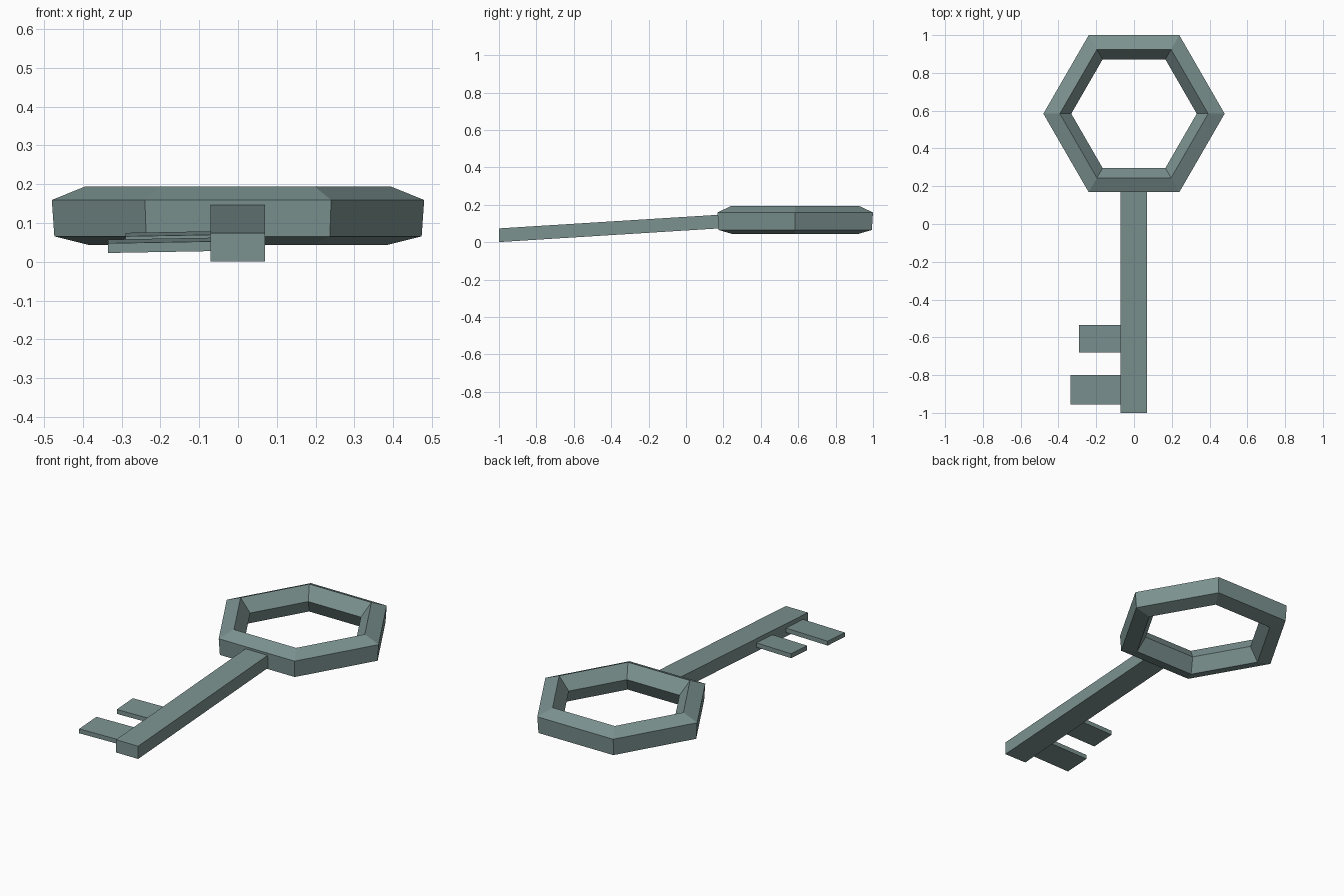
import bpy, bmesh, math

if "Cube" in bpy.data.objects:
    bpy.data.objects.remove(bpy.data.objects["Cube"])

SLOPE = 0.062  # the shaft rises gently towards the bow


def make_object(name, bm):
    bmesh.ops.recalc_face_normals(bm, faces=bm.faces)
    mesh = bpy.data.meshes.new(name)
    bm.to_mesh(mesh)
    bm.free()
    obj = bpy.data.objects.new(name, mesh)
    bpy.context.collection.objects.link(obj)
    mat = bpy.data.materials.get("aged_metal")
    if mat is None:
        mat = bpy.data.materials.new("aged_metal")
        mat.diffuse_color = (0.2, 0.29, 0.28, 1)
        mat.use_nodes = True
        mat.node_tree.nodes["Principled BSDF"].inputs["Base Color"].default_value = mat.diffuse_color
    mesh.materials.append(mat)
    return obj


def sloped_bar(name, x0, x1, y0, y1, z0, z1, roll=0.0):
    """Box whose z values are given at y = -1, sheared along the shaft."""
    bm = bmesh.new()
    bmesh.ops.create_cube(bm, size=1)
    for v in bm.verts:
        x = x1 if v.co.x > 0 else x0
        y = y1 if v.co.y > 0 else y0
        z = z1 if v.co.z > 0 else z0
        v.co = (x, y, z + SLOPE * (y + 1) + roll * (x - x1))
    return make_object(name, bm)


# Bow: six-sided ring with a five-sided cross-section
bm = bmesh.new()
rings = []
for i in range(6):
    a = math.radians(60 * i)
    ring = []
    for k in range(5):
        t = math.radians(32 + 72 * k)
        r = 0.412 + 0.08 * math.cos(t)
        ring.append(bm.verts.new((r * math.cos(a), 0.584 + r * math.sin(a),
                                  0.117 + 0.08 * math.sin(t))))
    rings.append(ring)
for i in range(6):
    a, b = rings[i], rings[(i + 1) % 6]
    for k in range(5):
        n = (k + 1) % 5
        bm.faces.new((a[k], b[k], b[n], a[n]))
make_object("bow", bm)

# Shaft, ending inside the bow
sloped_bar("shaft", -0.071, 0.069, -1.0, 0.215, 0.001, 0.074)

# Two thin teeth on the left, the outer one longer
sloped_bar("outer_tooth", -0.335, -0.06, -0.955, -0.80, 0.025, 0.050, 0.018)
sloped_bar("inner_tooth", -0.29, -0.06, -0.68, -0.535, 0.025, 0.050, 0.018)
